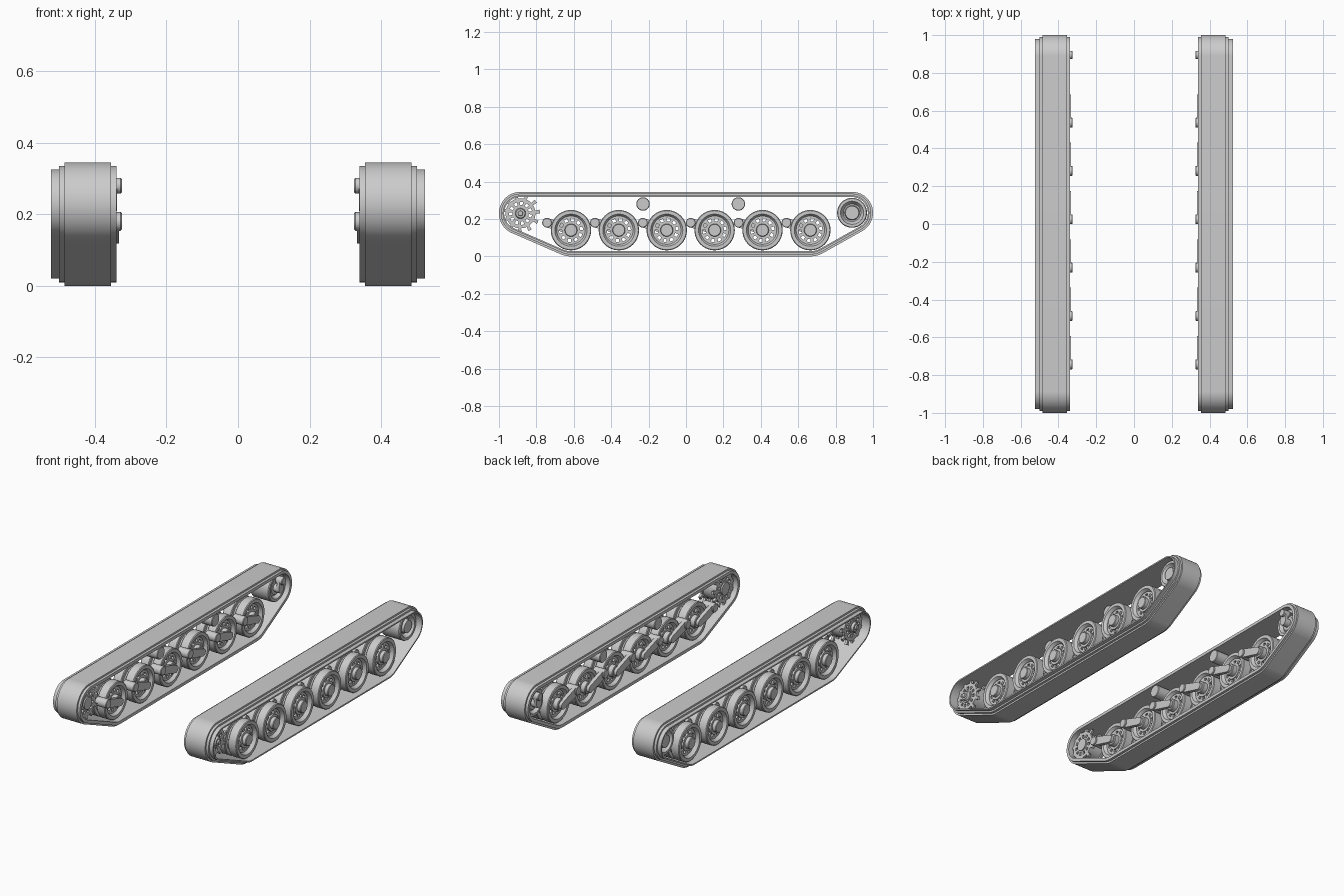
import bpy, bmesh, math
from mathutils import Vector

cube = bpy.data.objects.get("Cube")
if cube:
    bpy.data.objects.remove(cube)

metal = bpy.data.materials.new("light_grey_metal")
metal.use_nodes = True
GREY = (0.6, 0.6, 0.6, 1)
metal.diffuse_color = GREY
metal.node_tree.nodes["Principled BSDF"].inputs["Base Color"].default_value = GREY


def finish(name, bm, smooth=True, thickness=0):
    """Turn a left-hand part into an object mirrored to the right."""
    bmesh.ops.remove_doubles(bm, verts=bm.verts, dist=0.00001)
    if not thickness:
        bmesh.ops.recalc_face_normals(bm, faces=bm.faces)
    mesh = bpy.data.meshes.new(name)
    bm.to_mesh(mesh)
    bm.free()
    mesh.materials.append(metal)
    if smooth:
        mesh.shade_smooth()
        mesh.set_sharp_from_angle(angle=math.radians(32))
    obj = bpy.data.objects.new(name, mesh)
    bpy.context.collection.objects.link(obj)
    if thickness:
        mod = obj.modifiers.new("Thickness", 'SOLIDIFY')
        mod.thickness = thickness
        mod.offset = 0
    mod = obj.modifiers.new("Both sides", 'MIRROR')
    mod.use_mirror_merge = False
    return obj


def skin(bm, rings, closed):
    """Quads between successive closed rings of points."""
    rows = [[bm.verts.new(p) for p in ring] for ring in rings]
    pairs = list(zip(rows, rows[1:] + rows[:1])) if closed else list(zip(rows, rows[1:]))
    for a, b in pairs:
        for i in range(len(a)):
            j = (i + 1) % len(a)
            bm.faces.new((a[i], a[j], b[j], b[i]))


def circle(x, r, centre, n):
    y, z = centre
    return [Vector((x, y + r * math.cos(math.tau * i / n),
                    z + r * math.sin(math.tau * i / n))) for i in range(n)]


def lathe(name, profile, centres, n=40):
    """Closed (x, radius) profile turned about an axle along x."""
    bm = bmesh.new()
    for c in centres:
        skin(bm, [circle(x, r, c, n) for x, r in profile], True)
    return finish(name, bm)


def rod(name, x0, x1, r, centres, n=24):
    """Solid round bar with a small chamfer at both ends."""
    bm = bmesh.new()
    e = 0.003
    for c in centres:
        rings = [circle(x, q, c, n) for x, q in
                 ((x0, r - e), (x0 + e, r), (x1 - e, r), (x1, r - e))]
        before = set(bm.verts)
        skin(bm, rings, False)
        new = [v for v in bm.verts if v not in before]
        bm.faces.new(new[:n])
        bm.faces.new(new[-n:])
    return finish(name, bm)


def plate(name, radii, xs, thickness, centres, n, cut):
    """Round plates; cut(ring, segment) leaves openings."""
    bm = bmesh.new()
    for c in centres:
        for x in xs:
            rows = [[bm.verts.new(p) for p in circle(x, r, c, n)] for r in radii]
            for k in range(len(rows) - 1):
                for i in range(n):
                    if not cut(k, i):
                        j = (i + 1) % n
                        bm.faces.new((rows[k][i], rows[k][j], rows[k + 1][j], rows[k + 1][i]))
    loose = [v for v in bm.verts if not v.link_faces]
    bmesh.ops.delete(bm, geom=loose, context='VERTS')
    return finish(name, bm, False, thickness)


def arms(name, x0, x1, r0, r1, pairs, n=32):
    """Tapered links hugging a round boss at each end."""
    bm = bmesh.new()
    for a, b in pairs:
        outline = hull([(*a, r0), (*b, r1)], n, 0)
        rows = [[bm.verts.new((x, y, z)) for y, z in outline] for x in (x0, x1)]
        for i in range(n):
            j = (i + 1) % n
            bm.faces.new((rows[0][i], rows[0][j], rows[1][j], rows[1][i]))
        for row in rows:
            bm.faces.new(row)
    return finish(name, bm)


def hull(discs, n, inset):
    """Taut loop around discs (y, z, r), moved inwards by inset."""
    loop = []
    for i in range(n):
        a = math.tau * (i + 0.5) / n
        d = Vector((math.cos(a), math.sin(a)))
        y, z, r = max(discs, key=lambda q: q[0] * d.x + q[1] * d.y + q[2])
        loop.append((y + (r - inset) * d.x, z + (r - inset) * d.y))
    return loop


# Layout in the side plane (y, z)
SPROCKET = (-0.885, 0.23)
IDLER = (0.888, 0.233)
wheels = [(-0.615 + 0.256 * i, 0.14) for i in range(6)]
pivots = [(y - 0.128, 0.18) for y, z in wheels]
idler_pivot = (0.895, 0.28)

# Track belt: stepped section swept round the running gear
section = [(0.34, 0.028), (0.34, 0.01), (0.355, 0.01), (0.355, 0), (0.485, 0),
           (0.485, 0.01), (0.5, 0.01), (0.5, 0.02), (0.523, 0.02), (0.523, 0.028)]
supports = [(*SPROCKET, 0.115), (*IDLER, 0.112), (*wheels[0], 0.14), (*wheels[-1], 0.14)]
bm = bmesh.new()
skin(bm, [[(x, y, z) for y, z in hull(supports, 120, inset)] for x, inset in section], True)
finish("track_belt", bm)

# Road wheels: paired tyres, pierced discs and hubs
for label, x in (("inner", 0.365), ("outer", 0.44)):
    lathe("road_wheel_tyre_" + label,
          [(x, 0.086), (x, 0.104), (x + 0.004, 0.108), (x + 0.051, 0.108),
           (x + 0.055, 0.104), (x + 0.055, 0.086), (x + 0.04, 0.076), (x + 0.015, 0.076)],
          wheels)
plate("road_wheel_disc", (0.028, 0.048, 0.064, 0.082), (0.39, 0.468), 0.012, wheels, 40,
      lambda ring, seg: ring == 1 and seg % 4 < 2)
lathe("road_wheel_hub_ring", [(0.38, 0.03), (0.38, 0.048), (0.482, 0.048), (0.482, 0.03)], wheels)
lathe("road_wheel_spacer", [(0.415, 0.074), (0.415, 0.084), (0.445, 0.084), (0.445, 0.074)], wheels)
rod("road_wheel_hub", 0.35, 0.505, 0.034, wheels)

# Suspension arms and their pivots
rod("suspension_pivot", 0.325, 0.40, 0.026, pivots)
arms("suspension_arm", 0.333, 0.355, 0.025, 0.022, list(zip(pivots, wheels)))

# Return rollers
rod("return_roller", 0.342, 0.43, 0.036, [(-0.23, 0.28), (0.28, 0.28)])

# Drive sprocket: two toothed rings on a stepped hub
plate("sprocket_ring", (0.022, 0.044, 0.062, 0.08, 0.104), (0.375, 0.465), 0.014,
      [SPROCKET], 66,
      lambda ring, seg: (ring == 1 and seg % 6 in (2, 3, 4)) or (ring == 3 and seg % 6 > 1))
lathe("sprocket_drum", [(0.385, 0.064), (0.385, 0.074), (0.455, 0.074), (0.455, 0.064)], [SPROCKET])
lathe("sprocket_hub", [(0.36, 0), (0.36, 0.036), (0.478, 0.036), (0.478, 0.028),
                       (0.492, 0.024), (0.492, 0.014), (0.5, 0.012), (0.5, 0)], [SPROCKET])

# Idler wheel with dished face and crank
lathe("idler_wheel", [(0.375, 0), (0.375, 0.04), (0.385, 0.05), (0.365, 0.062), (0.365, 0.076),
                      (0.37, 0.08), (0.485, 0.08), (0.49, 0.076), (0.49, 0.062), (0.465, 0.047),
                      (0.465, 0.04), (0.49, 0.036), (0.49, 0)], [IDLER])
rod("idler_axle", 0.345, 0.4, 0.024, [IDLER])
rod("idler_pivot", 0.325, 0.37, 0.022, [idler_pivot])
arms("idler_crank", 0.338, 0.355, 0.022, 0.024, [(idler_pivot, IDLER)])
